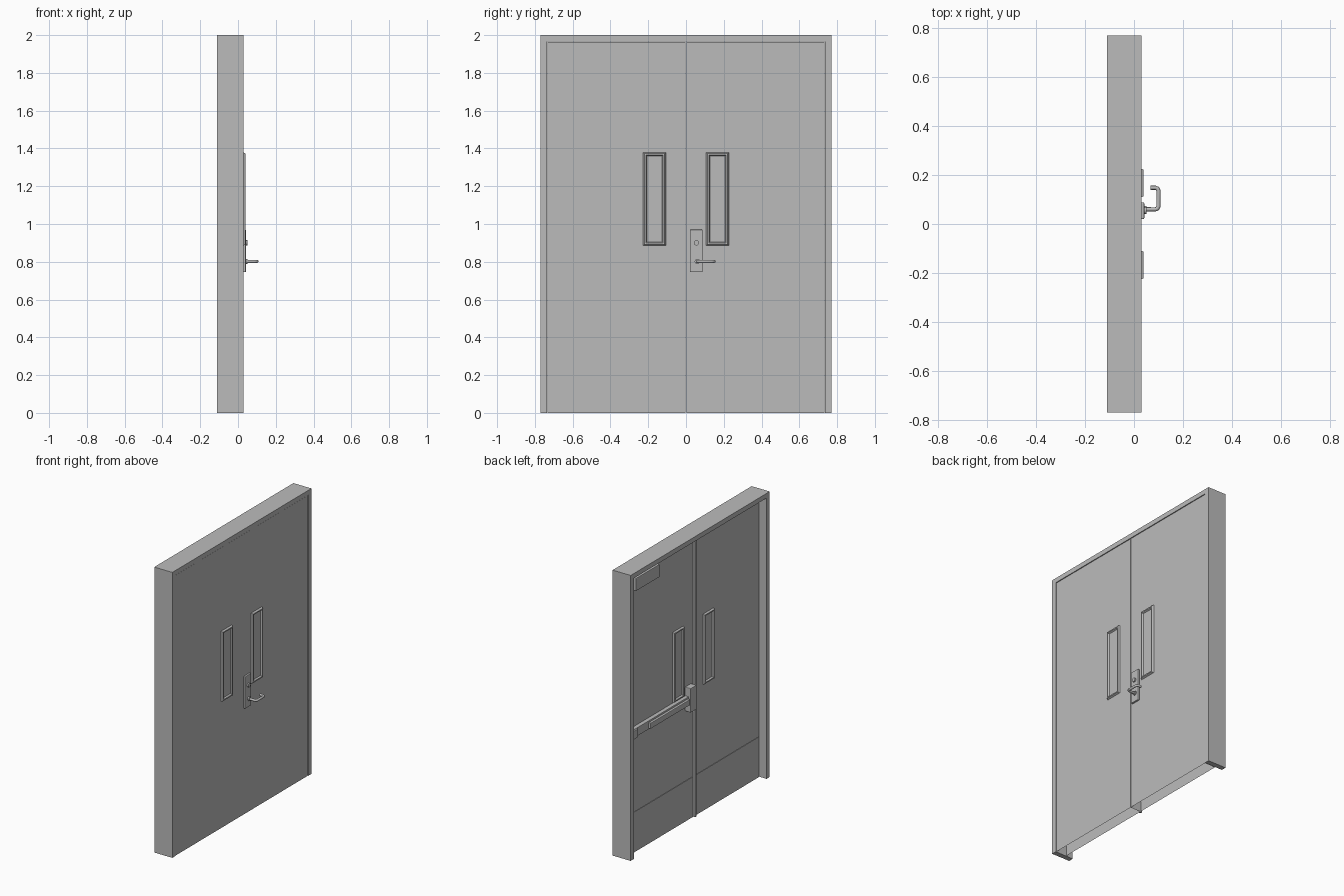
import bpy
import bmesh
import math
from mathutils import Vector

cube = bpy.data.objects.get("Cube")
if cube:
    bpy.data.objects.remove(cube, do_unlink=True)

grey = bpy.data.materials.new("neutral grey")
grey.use_nodes = True
COLOUR = (0.5, 0.5, 0.5, 1)
grey.diffuse_color = COLOUR
grey.node_tree.nodes["Principled BSDF"].inputs["Base Color"].default_value = COLOUR

# Main dimensions: +x is the lever side, -x the push bar side
FRONT, BACK, JAMB_BACK = 0.027, -0.055, -0.11
HALF, OPENING, HEAD = 0.77, 0.735, 1.967


def finish(name, bm, bevel=0.0):
    bmesh.ops.recalc_face_normals(bm, faces=bm.faces)
    mesh = bpy.data.meshes.new(name)
    bm.to_mesh(mesh)
    bm.free()
    mesh.materials.append(grey)
    obj = bpy.data.objects.new(name, mesh)
    bpy.context.collection.objects.link(obj)
    if bevel:
        mod = obj.modifiers.new("Bevel", "BEVEL")
        mod.width = bevel
        mod.segments = 2
    return obj


def box(name, x, y, z, bevel=0.0, open_bottom=False):
    bm = bmesh.new()
    bmesh.ops.create_cube(bm, size=1)
    for v in bm.verts:
        v.co = [lo + (c + 0.5) * (hi - lo) for c, (lo, hi) in zip(v.co, (x, y, z))]
    if open_bottom:
        low = [f for f in bm.faces if f.calc_center_median().z < z[0] + 1e-4]
        bmesh.ops.delete(bm, geom=low, context="FACES_ONLY")
    return finish(name, bm, bevel)


def cylinder(name, centre, radius, depth, sides=20):
    bm = bmesh.new()
    bmesh.ops.create_cone(bm, cap_ends=True, segments=sides, radius1=radius,
                          radius2=radius, depth=depth)
    bmesh.ops.rotate(bm, verts=bm.verts, matrix=Vector((0, 0, 1)).rotation_difference(
        Vector((1, 0, 0))).to_matrix())
    bmesh.ops.translate(bm, verts=bm.verts, vec=centre)
    return smooth(finish(name, bm))


def smooth(obj):
    bpy.ops.object.select_all(action="DESELECT")
    obj.select_set(True)
    bpy.context.view_layer.objects.active = obj
    bpy.ops.object.shade_smooth_by_angle(angle=math.radians(35))
    return obj


def window(name, y, face, side):
    # Raised trim with sloping edges around a shallow pane
    bm = bmesh.new()
    rings = []
    for inset, rise in ((0, 0), (0.006, 0.012), (0.014, 0.012), (0.02, 0.002)):
        w, h = 0.06 - inset, 0.247 - inset
        rings.append([bm.verts.new((face + side * rise, y + a * w, 1.132 + b * h))
                      for a, b in ((-1, -1), (1, -1), (1, 1), (-1, 1))])
    for inner, outer in zip(rings[1:], rings):
        for i in range(4):
            j = (i + 1) % 4
            bm.faces.new((outer[i], outer[j], inner[j], inner[i]))
    bm.faces.new(rings[-1])
    bm.faces.new(rings[0])
    finish(name, bm)


# Frame: one solid arch-shaped outline, extruded through its depth
bm = bmesh.new()
outline = [(-HALF, 0), (-HALF, 2), (HALF, 2), (HALF, 0),
           (OPENING, 0), (OPENING, HEAD), (-OPENING, HEAD), (-OPENING, 0)]
sheet = bm.faces.new([bm.verts.new((JAMB_BACK, y, z)) for y, z in outline])
sweep = bmesh.ops.extrude_face_region(bm, geom=[sheet], use_keep_orig=True)
bmesh.ops.translate(bm, vec=(0.03 - JAMB_BACK, 0, 0),
                    verts=[g for g in sweep["geom"] if isinstance(g, bmesh.types.BMVert)])
finish("door_frame", bm)

# Two hollow leaves with windows and kick plates
for side, label in ((1, "left"), (-1, "right")):
    span = sorted((side * 0.002, side * (OPENING - 0.003)))
    box(label + "_leaf", (BACK, FRONT), span, (0, HEAD - 0.003), open_bottom=True)
    window(label + "_window_front", side * 0.167, FRONT, 1)
    window(label + "_window_back", side * 0.167, BACK, -1)
    plate = sorted((side * 0.01, side * (OPENING - 0.008)))
    box(label + "_kick_plate", (BACK - 0.003, BACK), plate, (0.066, 0.284))

# Meeting strip on the back
box("meeting_strip", (BACK - 0.014, BACK), (-0.018, -0.002), (0, HEAD - 0.003))

# Lever set on the front
box("lock_plate", (FRONT, 0.042), (0.02, 0.088), (0.745, 0.97), bevel=0.004)
cylinder("lock_cylinder", (0.044, 0.055, 0.9), 0.014, 0.014)
cylinder("lever_rose", (0.045, 0.06, 0.802), 0.014, 0.012)
curve = bpy.data.curves.new("lever_handle", "CURVE")
curve.dimensions = "3D"
curve.bevel_depth = 0.0085
curve.bevel_resolution = 3
curve.use_fill_caps = True
path = curve.splines.new("POLY")
points = [(0.04, 0.06), (0.088, 0.06), (0.096, 0.063), (0.1, 0.072),
          (0.1, 0.136), (0.096, 0.145), (0.088, 0.148), (0.068, 0.148)]
path.points.add(len(points) - 1)
for point, (x, y) in zip(path.points, points):
    point.co = (x, y, 0.802, 1)
curve.materials.append(grey)
bpy.context.collection.objects.link(bpy.data.objects.new("lever_handle", curve))

# Push bar, its rail and the latch case on the back
box("push_bar_rail", (-0.085, BACK), (0.09, 0.72), (0.825, 0.885), bevel=0.003)
box("push_bar_pad", (-0.104, -0.085), (0.1, 0.54), (0.835, 0.875), bevel=0.004)
box("push_bar_end", (-0.098, -0.085), (0.67, 0.725), (0.825, 0.885), bevel=0.003)
box("latch_case", (-0.1, BACK), (0.025, 0.09), (0.775, 0.945), bevel=0.004)

# Closer body at the top of the active leaf
box("door_closer", (-0.09, BACK), (0.42, 0.68), (1.85, 1.94), bevel=0.004)
